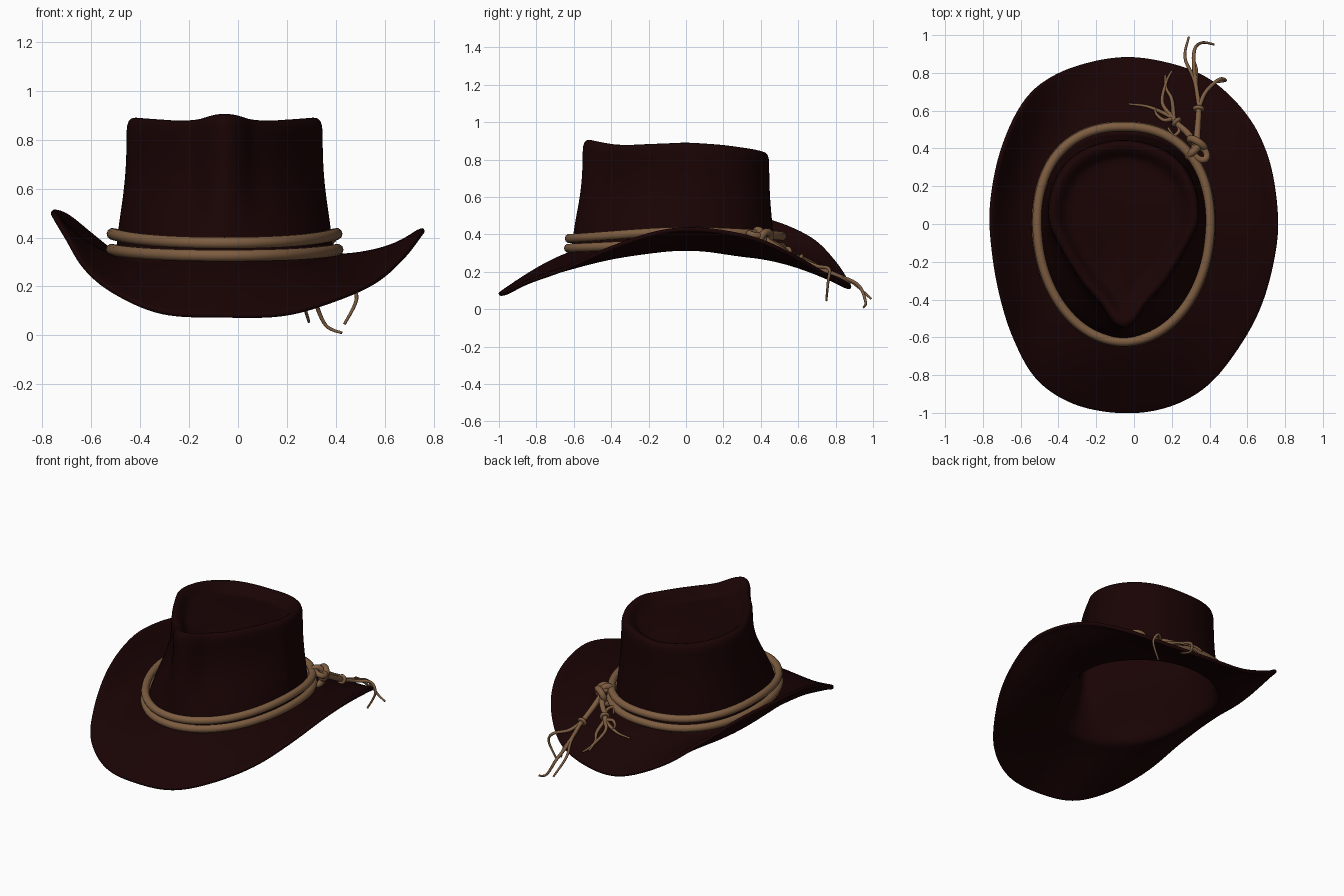
import bpy, bmesh, math
from mathutils import Vector

if "Cube" in bpy.data.objects:
    bpy.data.objects.remove(bpy.data.objects["Cube"])

CX = -0.055  # crown centre line


def material(name, rgb):
    m = bpy.data.materials.new(name)
    m.diffuse_color = (*rgb, 1)
    m.use_nodes = True
    m.node_tree.nodes["Principled BSDF"].inputs["Base Color"].default_value = m.diffuse_color
    return m


FELT = material("dark brown felt", (0.0098, 0.0009, 0.0011))
ROPE = material("tan leather cord", (0.205, 0.108, 0.052))


def cubic(a, b, c, d, t):
    return 0.5 * (2 * b + (c - a) * t + (2 * a - 5 * b + 4 * c - d) * t * t
                  + (3 * b - a - 3 * c + d) * t ** 3)


def spline(pts, steps, closed=False):
    """Smooth path through points."""
    p = [Vector(q) for q in pts]
    n = len(p)
    get = (lambda i: p[i % n]) if closed else (lambda i: p[max(0, min(n - 1, i))])
    out = [cubic(get(i - 1), get(i), get(i + 1), get(i + 2), k / steps)
           for i in range(n if closed else n - 1) for k in range(steps)]
    return out if closed else out + [p[-1]]


def by_angle(table, th):
    """Mirror-symmetric table, one value every 15 degrees from front to back."""
    f = abs(math.degrees(th)) / 15
    i = min(int(f), 11)
    get = lambda k: table[12 - abs(12 - abs(k))]
    return cubic(get(i - 1), get(i), get(i + 1), get(i + 2), f - i)


def egg(th, side, front, back):
    s, c = abs(math.sin(th)), math.cos(th)
    n, length = (2, front) if c > 0 else (2.3, back)
    return ((s / side) ** n + (abs(c) / length) ** n) ** (-1 / n)


def place(th, r, z):
    return Vector((CX + r * math.sin(th), -r * math.cos(th), z))


# Hat: one lofted felt shell, brim edge -> crown base -> rim -> teardrop recess
EDGE = [(-.05, -1, .077), (.19, -.965, .083), (.395, -.85, .14), (.565, -.64, .215),
        (.68, -.42, .315), (.75, -.15, .405), (.76, .08, .422), (.71, .36, .375),
        (.59, .59, .275), (.38, .78, .16), (.1, .87, .115), (-.14, .875, .13),
        (-.4, .80, .25), (-.575, .66, .385), (-.70, .40, .485), (-.76, .1, .503),
        (-.75, -.15, .475), (-.705, -.40, .40), (-.63, -.63, .275), (-.51, -.83, .175),
        (-.31, -.955, .09)]
TOP_R = [.545, .435, .384, .354, .344, .353, .383, .402, .418, .433, .437, .434, .434]
TOP_Z = [.90, .877, .872, .875, .878, .881, .884, .879, .871, .859, .848, .838, .831]
WALL = [(.05, .01), (.15, .1), (.3, .35), (.45, .66), (.6, .88), (.75, .98),
        (.88, 1), (.96, 1)]
RECESS = [(.975, 0), (.93, -.004), (.87, -.03), (.81, -.058), (.72, -.068),
          (.45, -.068), (.2, -.066)]

columns = []
for e in spline(EDGE, 5, True):
    th = math.atan2(e.x - CX, -e.y)
    sn, cs = math.sin(th), math.cos(th)
    s2, d2 = sn ** 2, math.sin(2 * th) ** 2
    rb = egg(th, .432, .60, .46)
    z0 = .30 if cs > 0 else .295
    zb = z0 + (.322 - z0) * s2 - .016 * d2
    rt, zt = by_angle(TOP_R, th), by_angle(TOP_Z, th)
    base = place(th, rb, zb)
    power = 1.3 + (.9 if sn > 0 else .4) * s2
    sag = .016 * d2 + .05 * max(0, -sn) * max(0, -cs)
    col = []
    for v in (1, .97, .92, .85, .7, .55, .4, .25, .1, .03):
        q = base.lerp(e, v)
        lip = .014 * s2 * max(0, 1 - abs(v - .93) / .14)
        q.z = zb + (e.z - zb) * v ** power - sag * math.sin(math.pi * v) + lip
        col.append(q)
    col += [place(th, rb + (rt - rb) * u, zb + (zt - zb) * s) for s, u in WALL]
    for k, dz in RECESS:
        flat = min(1, (1 - k) * 1.2)
        col.append(place(th, rt * k, (zt + dz) * (1 - flat) + .805 * flat
                         if k < .8 else zt + dz))
    columns.append(col)

bm = bmesh.new()
grid = [[bm.verts.new(q) for q in col] for col in columns]
tip = bm.verts.new((CX, 0, .805))
for a, b in zip(grid, grid[1:] + grid[:1]):
    for i in range(len(a) - 1):
        bm.faces.new((a[i], b[i], b[i + 1], a[i + 1]))
    bm.faces.new((a[-1], b[-1], tip))
for f in bm.faces:
    f.smooth = True
me = bpy.data.meshes.new("hat_shell")
bm.to_mesh(me)
bm.free()
me.materials.append(FELT)
hat = bpy.data.objects.new("hat_shell", me)
bpy.context.collection.objects.link(hat)
sol = hat.modifiers.new("thickness", "SOLIDIFY")
sol.thickness, sol.offset = .022, 0
sub = hat.modifiers.new("smooth", "SUBSURF")
sub.levels = sub.render_levels = 1


def cord(name, pts, r, closed=False, taper=0.0, steps=6):
    """Round cord along a smooth path, optionally thinning to its end."""
    path = spline(pts, steps, closed)
    cu = bpy.data.curves.new(name, "CURVE")
    cu.dimensions = "3D"
    cu.bevel_depth, cu.bevel_resolution, cu.use_fill_caps = r, 3, True
    sp = cu.splines.new("POLY")
    sp.points.add(len(path) - 1)
    for i, q in enumerate(path):
        sp.points[i].co = (*q, 1)
        sp.points[i].radius = 1 - taper * i / (len(path) - 1)
    sp.use_cyclic_u = closed
    sp.use_smooth = True
    cu.materials.append(ROPE)
    ob = bpy.data.objects.new(name, cu)
    bpy.context.collection.objects.link(ob)
    bpy.ops.object.select_all(action="DESELECT")
    ob.select_set(True)
    bpy.context.view_layer.objects.active = ob
    bpy.ops.object.convert(target="MESH")


def wrap(name, centre, axis, rx, ry, r):
    """Closed cord loop around an axis."""
    q = Vector(axis).to_track_quat("Z", "Y")
    pts = [Vector(centre) + q @ Vector((rx * math.cos(a), ry * math.sin(a), 0))
           for a in (i * math.tau / 10 for i in range(10))]
    cord(name, pts, r, True, steps=3)


# Two cord loops round the crown
for name, front, side, back, grow in (("upper_band", .378, .415, .39, 0),
                                      ("lower_band", .326, .350, .33, .004)):
    loop = []
    for i in range(32):
        th = i * math.tau / 32
        end = front if math.cos(th) > 0 else back
        z = end + (side - end) * math.sin(th) ** 2
        loop.append(place(th, egg(th, .458, .624, .515) + grow, z))
    cord(name, loop, .0245, True, steps=4)

# Knot at the back right
wrap("knot_loop_a", (.315, .385, .365), (-.65, .7, 0), .04, .058, .02)
wrap("knot_loop_b", (.335, .425, .38), (.5, .75, -.3), .045, .035, .02)
wrap("knot_loop_c", (.35, .375, .40), (.2, .2, 1), .042, .03, .018)

# Two tails leaving the knot, each bound with a small wrap
cord("long_tail", [(.33, .40, .385), (.335, .48, .335), (.34, .55, .295), (.345, .64, .25)], .019, taper=.25)
cord("short_tail", [(.33, .42, .375), (.28, .485, .34), (.23, .53, .31), (.2, .57, .285)], .019, taper=.25)
wrap("long_tail_wrap", (.342, .61, .265), (.05, .9, -.4), .021, .021, .011)
wrap("short_tail_wrap", (.225, .54, .305), (-.6, .6, -.25), .021, .021, .011)

# Frayed strands
STRANDS = [
    [(.345, .62, .26), (.32, .76, .20), (.27, .88, .15), (.29, .99, .055)],
    [(.345, .62, .26), (.32, .8, .185), (.32, .92, .13), (.36, .96, .04), (.425, .95, .01)],
    [(.345, .62, .26), (.38, .7, .23), (.45, .765, .215), (.485, .76, .15), (.435, .75, .045)],
    [(.345, .62, .26), (.33, .72, .215), (.33, .82, .175), (.31, .88, .14)],
    [(.21, .56, .29), (.15, .64, .265), (.17, .75, .205), (.2, .81, .175)],
    [(.21, .56, .29), (.2, .66, .25), (.17, .72, .22), (.165, .79, .185)],
    [(.21, .56, .29), (.13, .60, .275), (.06, .625, .265), (-.03, .635, .262)],
    [(.21, .56, .29), (.16, .55, .30), (.12, .58, .29), (.11, .61, .28)],
    [(.21, .56, .29), (.24, .50, .325), (.21, .47, .345), (.18, .51, .32)],
]
for i, pts in enumerate(STRANDS):
    cord(f"strand_{i + 1}", pts, .0125, taper=.55)
